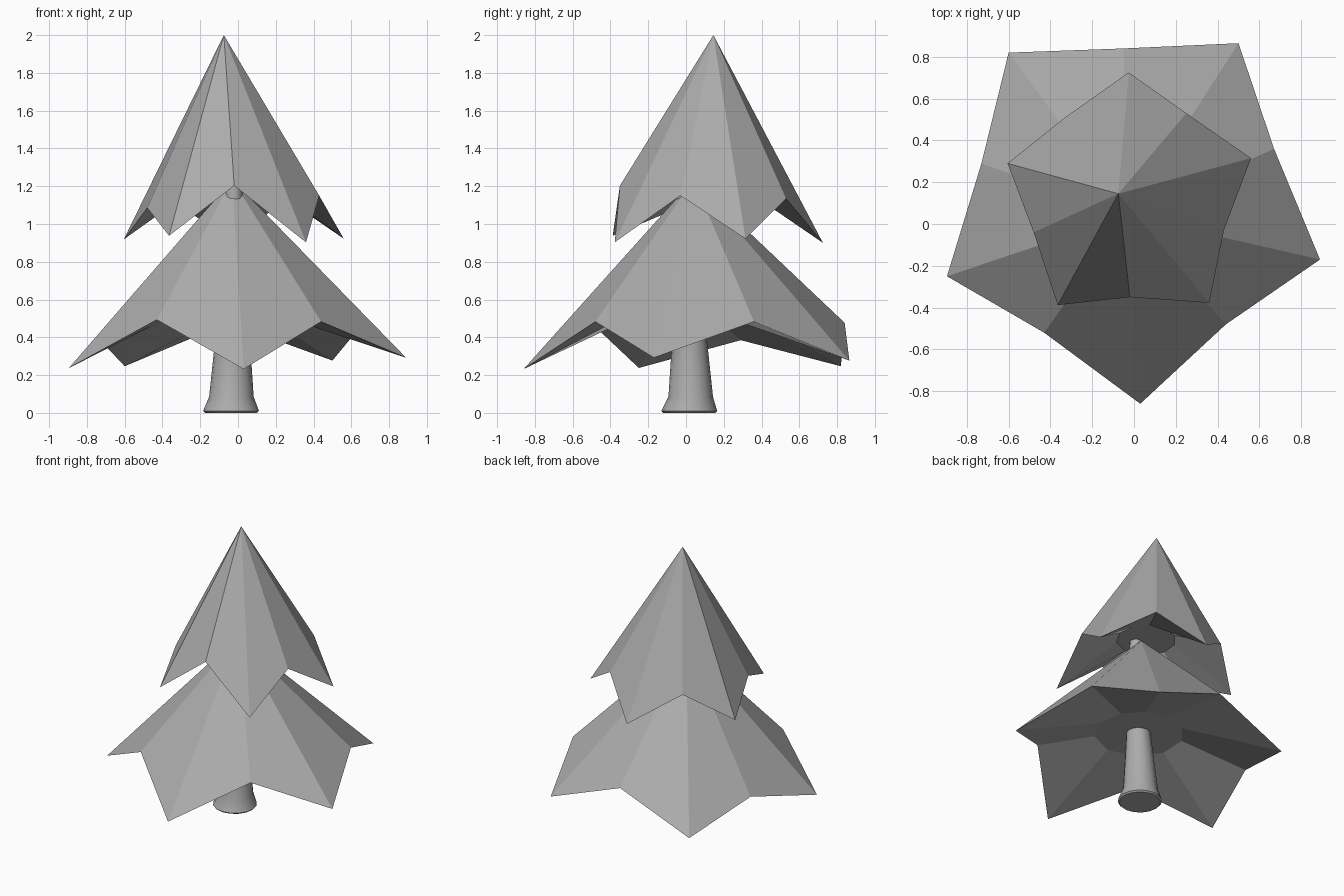
import bpy
import bmesh
import math
from mathutils import Vector

cube = bpy.data.objects.get("Cube")
if cube:
    bpy.data.objects.remove(cube, do_unlink=True)

# One plain grey for the whole tree
grey = bpy.data.materials.new("plain_grey")
grey.use_nodes = True
colour = (0.41, 0.41, 0.41, 1.0)
grey.diffuse_color = colour
grey.node_tree.nodes["Principled BSDF"].inputs["Base Color"].default_value = colour


def make_object(name, bm):
    bmesh.ops.recalc_face_normals(bm, faces=bm.faces)
    mesh = bpy.data.meshes.new(name)
    bm.to_mesh(mesh)
    bm.free()
    mesh.materials.append(grey)
    obj = bpy.data.objects.new(name, mesh)
    bpy.context.collection.objects.link(obj)
    return obj


def make_tier(name, apex, rim, centre, inner_radius):
    """Star-shaped cone: rim alternates tip and valley, underside ends in a flat disc."""
    bm = bmesh.new()
    top = bm.verts.new(apex)
    mid = Vector(centre)
    outer = [bm.verts.new(p) for p in rim]
    inner = []
    for v in outer:
        d = v.co - mid
        d.z = 0
        inner.append(bm.verts.new(mid + d.normalized() * inner_radius))
    n = len(rim)
    for i in range(n):
        j = (i + 1) % n
        bm.faces.new((top, outer[i], outer[j]))
        bm.faces.new((outer[j], outer[i], inner[i], inner[j]))
    bm.faces.new(inner)
    return make_object(name, bm)


# Lower branches
make_tier("lower_branches", (-0.03, 0.04, 1.235), [
    (0.03, -0.86, 0.232), (0.44, -0.48, 0.483),
    (0.89, -0.17, 0.292), (0.67, 0.36, 0.483),
    (0.50, 0.865, 0.277), (-0.05, 0.84, 0.477),
    (-0.60, 0.82, 0.247), (-0.73, 0.29, 0.385),
    (-0.895, -0.25, 0.238), (-0.43, -0.52, 0.493),
], (-0.035, 0.01, 0.53), 0.3)

# Upper branches
make_tier("upper_branches", (-0.075, 0.145, 2.0), [
    (-0.365, -0.388, 0.938), (-0.02, -0.35, 1.203),
    (0.36, -0.377, 0.903), (0.43, -0.03, 1.15),
    (0.56, 0.315, 0.922), (0.25, 0.53, 1.135),
    (-0.025, 0.725, 0.90), (-0.33, 0.51, 1.115),
    (-0.605, 0.29, 0.918), (-0.48, -0.04, 1.085),
], (-0.055, 0.06, 1.24), 0.2)

# Trunk: stacked rings (x, y, z, radius) with a flared foot
bm = bmesh.new()
SIDES = 16
rings = []
for x, y, z, r in [(-0.037, 0.017, 0.0, 0.138), (-0.037, 0.017, 0.01, 0.148),
                   (-0.035, 0.025, 0.085, 0.118), (-0.03, 0.02, 0.33, 0.097),
                   (-0.03, 0.01, 0.55, 0.08), (-0.02, -0.005, 1.26, 0.04)]:
    angles = [2 * math.pi * k / SIDES for k in range(SIDES)]
    rings.append([bm.verts.new((x + r * math.cos(a), y + r * math.sin(a), z)) for a in angles])
for low, high in zip(rings, rings[1:]):
    for i in range(SIDES):
        j = (i + 1) % SIDES
        bm.faces.new((low[i], low[j], high[j], high[i]))
bm.faces.new(rings[0])
bm.faces.new(rings[-1])
trunk = make_object("trunk", bm)

bpy.ops.object.select_all(action='DESELECT')
trunk.select_set(True)
bpy.context.view_layer.objects.active = trunk
bpy.ops.object.shade_smooth_by_angle(angle=math.radians(40))
